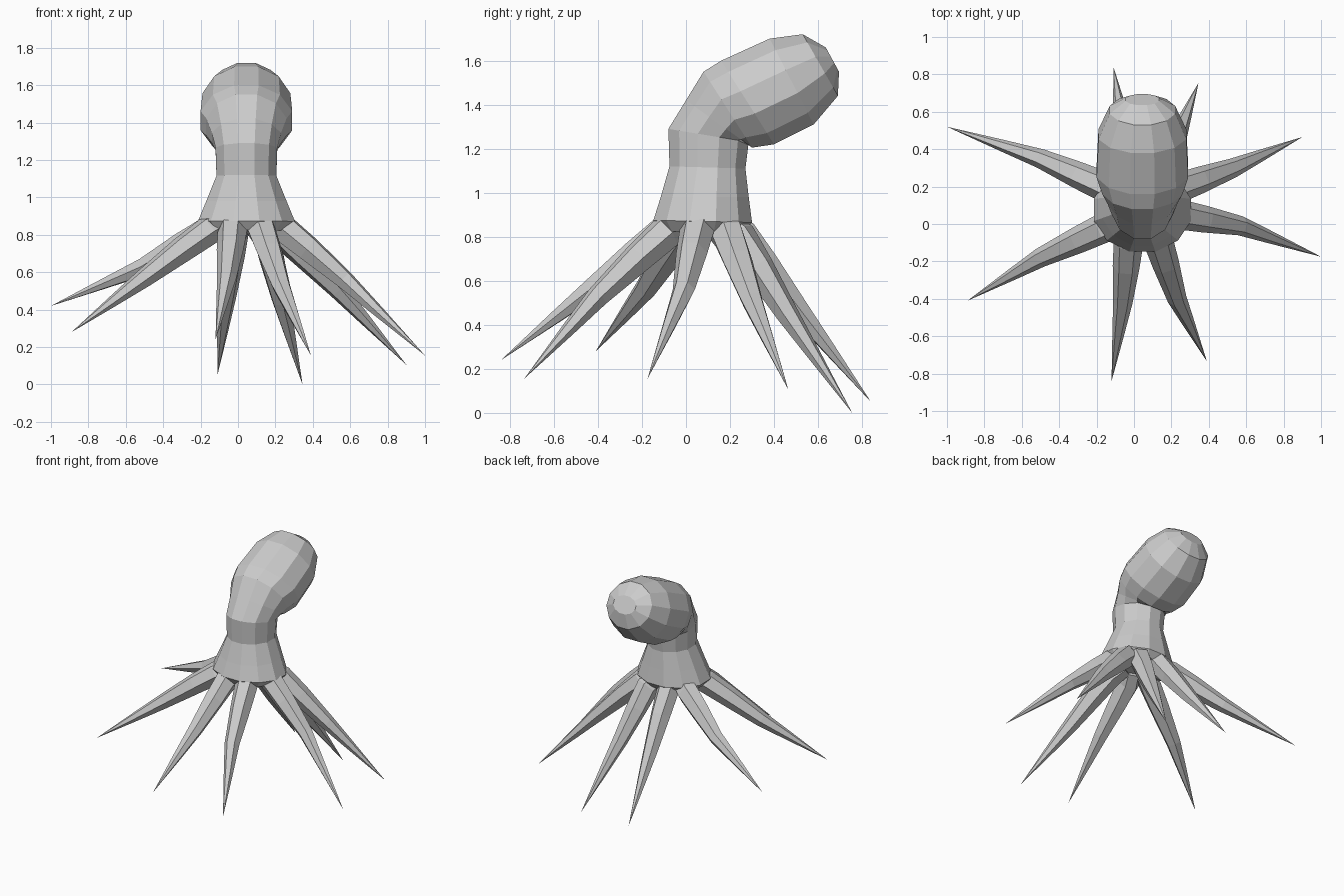
import bpy, bmesh, math
from mathutils import Vector

if "Cube" in bpy.data.objects:
    bpy.data.objects.remove(bpy.data.objects["Cube"])


def loft(name, rings, tip=None):
    """Skin a list of point rings; close the start, end in a tip or a cap."""
    bm = bmesh.new()
    loops = [[bm.verts.new(p) for p in r] for r in rings]
    n = len(loops[0])
    for a, b in zip(loops, loops[1:]):
        for i in range(n):
            j = (i + 1) % n
            bm.faces.new((a[i], a[j], b[j], b[i]))
    bm.faces.new(loops[0][::-1])
    if tip is not None:
        t = bm.verts.new(tip)
        for i in range(n):
            bm.faces.new((loops[-1][i], loops[-1][(i + 1) % n], t))
    else:
        bm.faces.new(loops[-1])
    bmesh.ops.recalc_face_normals(bm, faces=bm.faces)
    me = bpy.data.meshes.new(name)
    bm.to_mesh(me)
    bm.free()
    ob = bpy.data.objects.new(name, me)
    bpy.context.collection.objects.link(ob)
    return ob


# Body: each ring is front/top point (y, z), back/bottom point (y, z), half width
CX = 0.045
profile = [
    ((-0.02, 0.84), (0.18, 0.84), 0.11),
    ((-0.115, 0.825), (0.265, 0.82), 0.22),
    ((-0.148, 0.875), (0.30, 0.865), 0.26),
    ((-0.115, 0.98), (0.285, 0.98), 0.215),
    ((-0.075, 1.12), (0.27, 1.11), 0.16),
    ((-0.08, 1.29), (0.285, 1.23), 0.165),
    ((0.0, 1.42), (0.287, 1.215), 0.185),
    ((0.08, 1.55), (0.30, 1.205), 0.215),
    ((0.16, 1.60), (0.40, 1.22), 0.245),
    ((0.38, 1.70), (0.58, 1.31), 0.235),
    ((0.53, 1.72), (0.69, 1.44), 0.175),
    ((0.635, 1.66), (0.695, 1.55), 0.09),
]
SIDES = 12
rings = []
for (fy, fz), (by, bz), w in profile:
    mid = Vector((CX, (fy + by) / 2, (fz + bz) / 2))
    half = Vector((0, (fy - by) / 2, (fz - bz) / 2)) / math.cos(math.pi / SIDES)
    side = Vector((w / math.cos(math.pi / SIDES), 0, 0))
    ang = [2 * math.pi * (i + 0.5) / SIDES for i in range(SIDES)]
    rings.append([mid + half * math.cos(a) + side * math.sin(a) for a in ang])
body = loft("body_with_arms", rings)

# Arms: root, middle and tip of each
arms = [
    ((-0.16, 0.20, 0.82), (-0.50, 0.35, 0.63), (-1.00, 0.52, 0.42)),
    ((-0.16, -0.02, 0.82), (-0.50, -0.18, 0.57), (-0.89, -0.41, 0.28)),
    ((-0.03, -0.10, 0.82), (-0.06, -0.42, 0.57), (-0.12, -0.84, 0.24)),
    ((0.13, -0.09, 0.82), (0.23, -0.40, 0.53), (0.39, -0.735, 0.155)),
    ((0.25, 0.05, 0.83), (0.57, -0.01, 0.56), (1.00, -0.175, 0.155)),
    ((0.23, 0.19, 0.81), (0.53, 0.30, 0.51), (0.90, 0.465, 0.105)),
    ((0.15, 0.24, 0.80), (0.23, 0.46, 0.45), (0.345, 0.755, 0.00)),
    ((-0.02, 0.25, 0.81), (-0.06, 0.51, 0.47), (-0.11, 0.84, 0.05)),
]
bpy.context.view_layer.objects.active = body
for k, pts in enumerate(arms):
    root, mid, tip = map(Vector, pts)
    start = root.lerp(Vector((CX, 0.08, 0.92)), 0.5)
    path = [start, root, root.lerp(mid, 0.4) + Vector((0, 0, 0.003)), mid,
            mid.lerp(tip, 0.4), tip]
    radii = [0.07, 0.08, 0.072, 0.052, 0.032]
    secs = []
    for i, r in enumerate(radii):
        d = (path[i + 1] - path[max(i - 1, 0)]).normalized()
        s = d.cross(Vector((0, 0, 1))).normalized()
        u = s.cross(d)
        secs.append([path[i] + (s * math.cos(a) + u * math.sin(a)) * r
                     for a in (math.pi / 3 * j for j in range(6))])
    arm = loft(f"arm_{k + 1}", secs, tip)
    # Weld the arm into one continuous skin with the body
    mod = body.modifiers.new("weld_arm", 'BOOLEAN')
    mod.operation = 'UNION'
    mod.solver = 'EXACT'
    mod.object = arm
    bpy.ops.object.modifier_apply(modifier=mod.name)
    bpy.data.objects.remove(arm)
